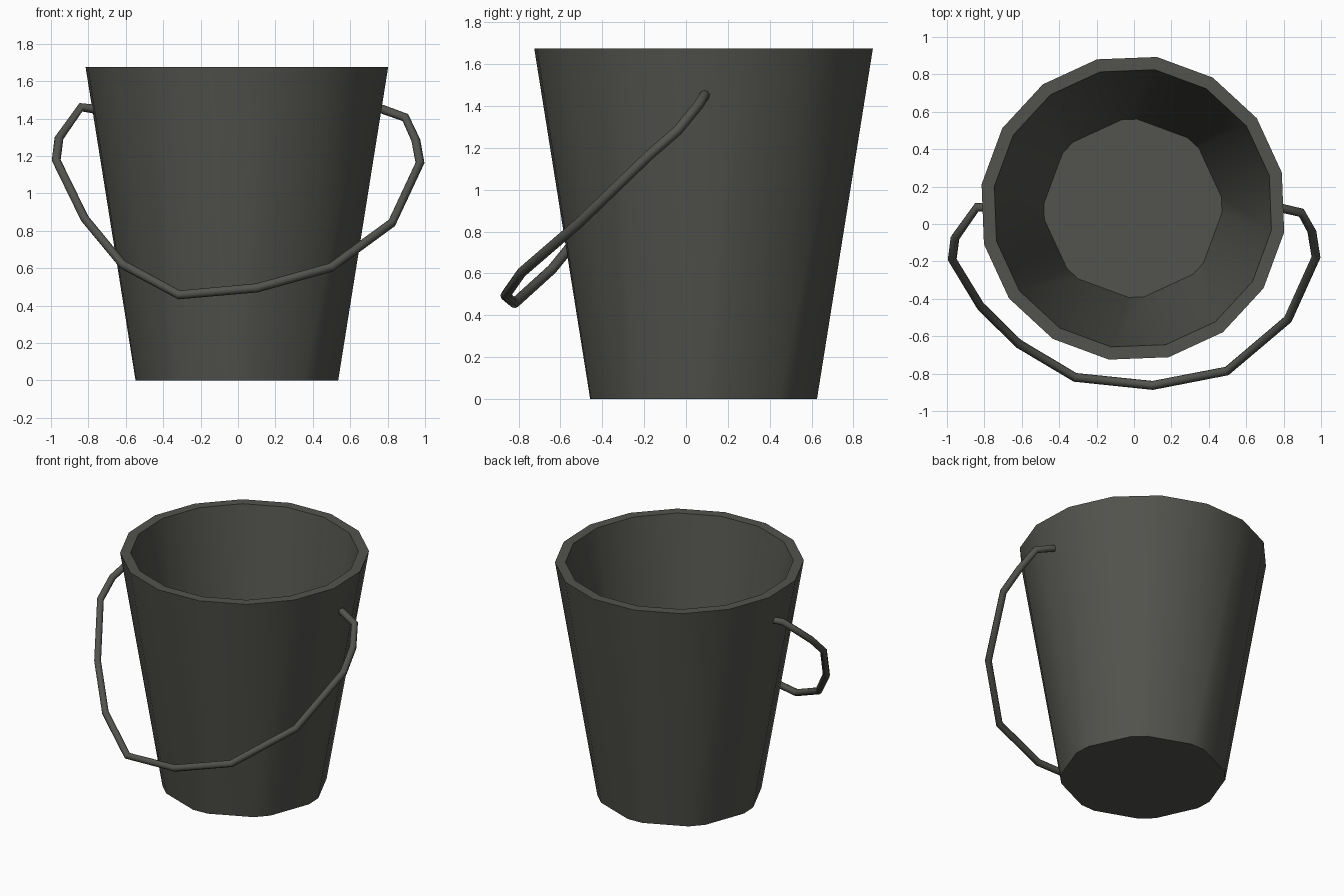
import bpy, bmesh, math

if "Cube" in bpy.data.objects:
    bpy.data.objects.remove(bpy.data.objects["Cube"])

CX, CY, H = -0.006, 0.084, 1.675

metal = bpy.data.materials.new("dark_grey_metal")
metal.diffuse_color = (0.085, 0.085, 0.075, 1)
metal.use_nodes = True
metal.node_tree.nodes["Principled BSDF"].inputs["Base Color"].default_value = metal.diffuse_color


def ring(bm, radius, z, half):
    """16 points in eight pairs; half is the half angle within each pair."""
    pts = []
    for i in range(8):
        for s in (-1, 1):
            a = math.radians(2.25 + 45 * i + s * half)
            pts.append(bm.verts.new((CX + radius * math.cos(a),
                                     CY + radius * math.sin(a), z)))
    return pts


# Bucket: outer wall, rim, inner wall, with floors on both sides
bm = bmesh.new()
rings = [ring(bm, 0.543, 0.0, 6), ring(bm, 0.819, H, 11.25),
         ring(bm, 0.75, H, 11.25), ring(bm, 0.477, 0.05, 5)]
for a, b in zip(rings, rings[1:]):
    for i in range(16):
        j = (i + 1) % 16
        bm.faces.new((a[i], a[j], b[j], b[i]))
bm.faces.new(rings[0][::-1])
bm.faces.new(rings[-1])
bmesh.ops.recalc_face_normals(bm, faces=bm.faces)
mesh = bpy.data.meshes.new("bucket")
bm.to_mesh(mesh)
bm.free()
bucket = bpy.data.objects.new("bucket", mesh)
bpy.context.collection.objects.link(bucket)
mesh.materials.append(metal)
bpy.ops.object.select_all(action='DESELECT')
bucket.select_set(True)
bpy.context.view_layer.objects.active = bucket
bpy.ops.object.shade_smooth_by_angle(angle=math.radians(40))

# Handle: a bent wire hanging down at the front
path = [(-0.765, 0.085, 1.45), (-0.84, 0.09, 1.46), (-0.957, -0.075, 1.295),
        (-0.972, -0.19, 1.177), (-0.82, -0.44, 0.866), (-0.617, -0.64, 0.62),
        (-0.315, -0.82, 0.457), (0.1, -0.863, 0.494), (0.497, -0.786, 0.604),
        (0.823, -0.51, 0.842), (0.973, -0.178, 1.163), (0.951, -0.04, 1.283),
        (0.895, 0.06, 1.405), (0.765, 0.09, 1.452)]
curve = bpy.data.curves.new("handle", 'CURVE')
curve.dimensions = '3D'
curve.bevel_depth = 0.024
curve.bevel_resolution = 2
curve.use_fill_caps = True
spline = curve.splines.new('POLY')
spline.points.add(len(path) - 1)
for p, co in zip(spline.points, path):
    p.co = (*co, 1)
spline.use_smooth = True
curve.materials.append(metal)
handle = bpy.data.objects.new("handle", curve)
bpy.context.collection.objects.link(handle)
